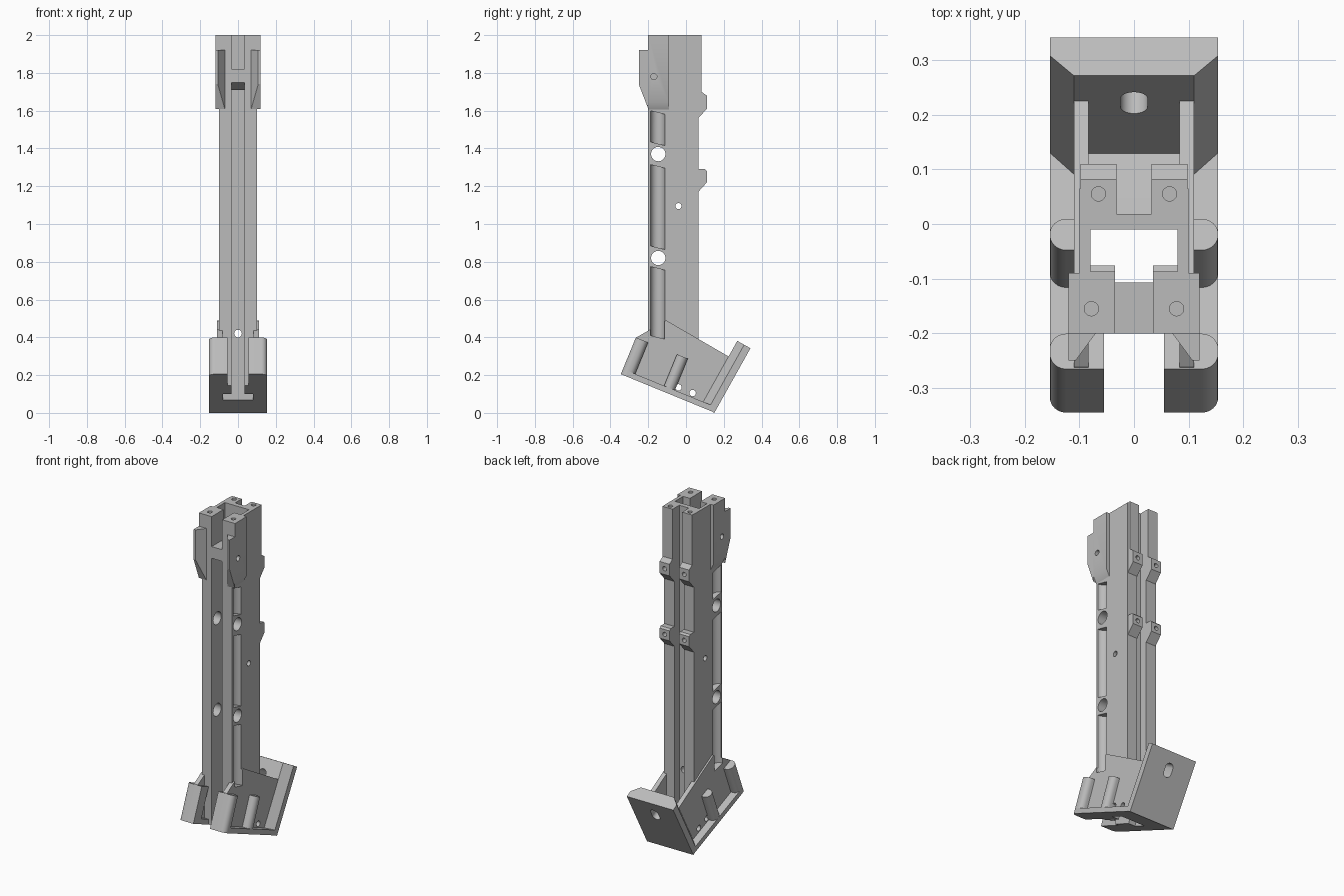
import bpy, bmesh, math
from mathutils import Matrix, Vector

if "Cube" in bpy.data.objects:
    bpy.data.objects.remove(bpy.data.objects["Cube"])

grey = bpy.data.materials.new("plain grey")
grey.use_nodes = True
colour = (0.5, 0.5, 0.5, 1)
grey.diffuse_color = colour
grey.node_tree.nodes["Principled BSDF"].inputs["Base Color"].default_value = colour

# Which coordinates a profile uses, by extrusion axis
PLACE = {
    "x": lambda a, b, t: (t, a, b),
    "y": lambda a, b, t: (a, t, b),
    "z": lambda a, b, t: (a, b, t),
}


def finish(name, bm):
    bmesh.ops.recalc_face_normals(bm, faces=bm.faces)
    mesh = bpy.data.meshes.new(name)
    bm.to_mesh(mesh)
    bm.free()
    obj = bpy.data.objects.new(name, mesh)
    bpy.context.collection.objects.link(obj)
    mesh.materials.append(grey)
    return obj


def prism(name, profile, lo, hi, axis, frame=None, foot=None, mirror=False):
    """Extrude a profile; foot reshapes the lower end as a function of y."""
    bm = bmesh.new()
    for side in ((1, -1) if mirror else (1,)):
        ends = []
        for t in (lo, hi):
            ring = []
            for a, b in profile:
                p = Vector(PLACE[axis](a, b, t))
                if foot and t == lo:
                    p.z = foot(p.y)
                if frame:
                    p = frame @ p
                p.x *= side
                ring.append(bm.verts.new(p))
            bm.faces.new(ring)
            ends.append(ring)
        n = len(profile)
        for i in range(n):
            j = (i + 1) % n
            bm.faces.new((ends[0][i], ends[0][j], ends[1][j], ends[1][i]))
    return finish(name, bm)


def rounded(x0, x1, y0, y1, r):
    """Rectangle whose two outer (+x) corners are rounded."""
    pts = [(x0, y1), (x0, y0)]
    for cy, start in ((y0 + r, -90), (y1 - r, 0)):
        for k in range(7):
            a = math.radians(start + 15 * k)
            pts.append((x1 - r + r * math.cos(a), cy + r * math.sin(a)))
    return pts


def mirrored(half):
    return half + [(-x, y) for x, y in reversed(half)]


# Tilted frames of the foot: floor and back plate
SLOPE = math.atan(0.41)
floor_frame = Matrix.Translation((0, -0.345, 0.205)) @ Matrix.Rotation(-SLOPE, 4, "X")
plate_frame = Matrix.Translation((0, 0.15, 0)) @ Matrix.Rotation(-math.radians(29.2), 4, "X")


def underside(y):
    return 0.205 - 0.41 * (y + 0.345)


def along(y):
    return (y + 0.345) / math.cos(SLOPE)


# Column: open channel with a slotted front and a grooved back
column = prism("column", mirrored([
    (0.032, 0.018), (0.032, 0.065), (0.1, 0.065), (0.1, -0.2), (0.035, -0.2),
    (0.035, -0.087), (0.08, -0.087), (0.08, -0.01)]), 0, 2, "z", foot=underside)

# Bar bridging the front slot
crossbar = prism("front_crossbar", [(-0.2, 1.75), (-0.2, 1.82), (-0.107, 1.82), (-0.107, 1.71)],
                 -0.035, 0.035, "x")

# Rear mounting tabs
upper_tabs = prism("upper_rear_tabs", [
    (0.065, 1.56), (0.11, 1.61), (0.11, 1.68), (0.082, 1.7), (0.082, 2), (0.065, 2)],
    0.032, 0.098, "x", mirror=True)
lower_tabs = prism("lower_rear_tabs", [
    (0.065, 1.17), (0.11, 1.22), (0.11, 1.28), (0.1, 1.29), (0.065, 1.29)],
    0.032, 0.098, "x", mirror=True)

# Widened cheeks and front fins at the top
cheeks = prism("top_cheeks", [(0.1, 1.605), (0.12, 1.645), (0.12, 2), (0.1, 2)],
               -0.2, -0.09, "y", mirror=True)
fins = prism("front_fins", [(0.07, -0.2), (0.107, -0.25), (0.12, -0.25), (0.12, -0.2)],
             1.6, 1.92, "z", foot=lambda y: 1.61 - 2.6 * (y + 0.2), mirror=True)

# Foot: floor with a stepped notch, side walls, inner pad
arc = rounded(0.055, 0.154, 0, 0.2, 0.03)[1:9]
notch = [(0.08, along(-0.01)), (0.08, along(-0.087)), (0.035, along(-0.087)),
         (0.035, along(-0.2)), (0.055, along(-0.2))]
floor = prism("foot_floor", mirrored(notch + arc + [(0.154, 0.535)]), 0, 0.03, "z", floor_frame)
walls = prism("foot_walls", [
    (-0.34, 0.207), (-0.262, 0.4), (-0.105, 0.49), (0.223, 0.3), (0.24, 0.29), (0.1, 0.03)],
    0.083, 0.11, "x", mirror=True)
pad = prism("foot_pad", [(0.017, 0.07), (0.017, 0.174), (0.125, 0.13), (0.14, 0.12), (0.1, 0.03)],
            -0.085, 0.085, "x")

# Round-cornered ribs
front_ribs = prism("front_ribs", rounded(0.055, 0.154, 0, 0.07, 0.03), 0.001, 0.21, "z",
                   floor_frame, mirror=True)
middle_ribs = prism("middle_ribs", rounded(0.1, 0.154, 0.235, 0.297, 0.03), 0.01, 0.21, "z",
                    floor_frame, mirror=True)

# Back plate with bevelled edges
plate = prism("back_plate", mirrored([(0.11, -0.08), (0.154, -0.038), (0.154, 0)]),
              0, 0.392, "z", plate_frame)

# One cutter mesh holds all the holes and side grooves
cut = bmesh.new()


def drill(r, centre, depth, axis, shear=0):
    turn = {"x": Matrix.Rotation(math.pi / 2, 4, "Y"),
            "y": Matrix.Rotation(math.pi / 2, 4, "X"), "z": Matrix()}[axis]
    made = bmesh.ops.create_cone(cut, cap_ends=True, segments=32, radius1=r, radius2=r,
                                 depth=depth, matrix=Matrix.Translation(centre) @ turn)
    for v in made["verts"]:
        v.co.z -= shear * (v.co.y - centre[1])
    return made["verts"]


for r, y, z in ((0.038, -0.147, 1.37), (0.038, -0.147, 0.82), (0.016, -0.04, 1.095),
                (0.016, -0.17, 1.78), (0.017, -0.04, 0.135), (0.017, 0.035, 0.105)):
    drill(r, (0, y, z), 0.5, "x")
drill(0.02, (0, 0, 0.42), 0.2, "y")
for s in (-1, 1):
    drill(0.013, (s * 0.065, 0.055, 2), 0.12, "z")
    drill(0.013, (s * 0.078, -0.155, 2), 0.12, "z")
    for z in (1.645, 1.25):
        drill(0.013, (s * 0.065, 0.11, z), 0.06, "y")
    for z0, z1 in ((0.4, 0.765), (0.875, 1.305), (1.425, 1.59)):
        drill(0.038, (s * 0.103, -0.15, (z0 + z1) / 2), z1 - z0, "z", 0.25)
# Oval hole in the back plate
for v in drill(0.025, (0, 0, 0), 0.3, "y"):
    v.co.z += math.copysign(0.015, v.co.z)
    v.co = plate_frame @ (v.co + Vector((0, 0, 0.29)))
cutter = finish("hole_cutter", cut)
cutter.hide_render = True

for target in (column, upper_tabs, lower_tabs, cheeks, walls, pad, plate):
    mod = target.modifiers.new("holes", "BOOLEAN")
    mod.operation = "DIFFERENCE"
    mod.solver = "EXACT"
    mod.object = cutter
    bpy.context.view_layer.objects.active = target
    bpy.ops.object.modifier_apply(modifier=mod.name)
bpy.data.objects.remove(cutter)

# Smooth the round surfaces only
parts = (column, upper_tabs, lower_tabs, cheeks, walls, pad, plate, floor, front_ribs, middle_ribs)
bpy.ops.object.select_all(action="DESELECT")
for part in parts:
    part.select_set(True)
bpy.context.view_layer.objects.active = column
bpy.ops.object.shade_smooth_by_angle(angle=math.radians(30))
